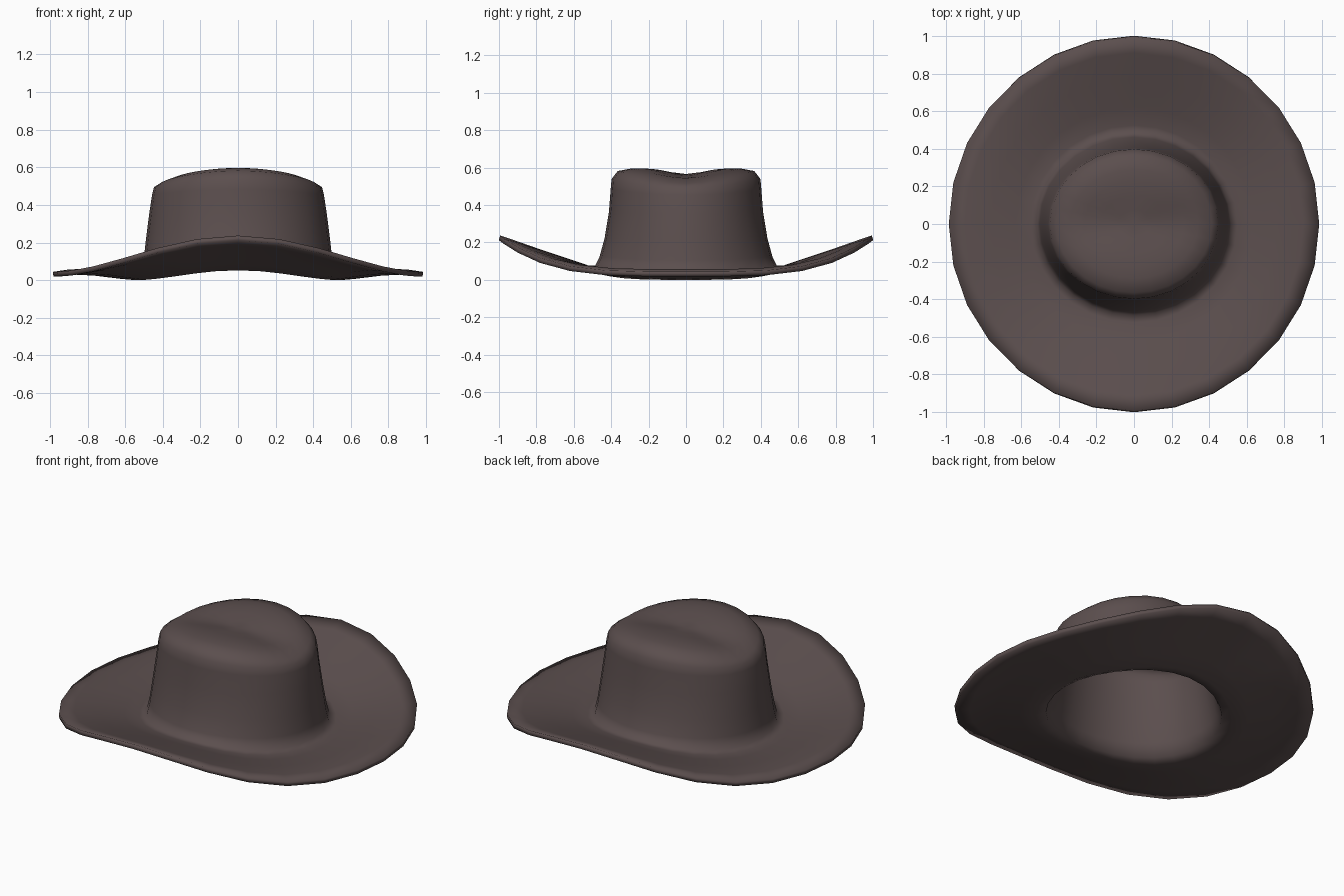
import bpy, bmesh, math

if "Cube" in bpy.data.objects:
    bpy.data.objects.remove(bpy.data.objects["Cube"])

N = 28  # sides of every ring

felt = bpy.data.materials.new("dark brown felt")
felt.diffuse_color = (0.105, 0.077, 0.076, 1)
felt.use_nodes = True
felt.node_tree.nodes["Principled BSDF"].inputs["Base Color"].default_value = felt.diffuse_color

# Upper surface rings: x radius, y radius, height at sides, height at front/back, blend power
rings = [
    (0.985, 0.993, 0.050, 0.243, 4),   # brim edge
    (0.90, 0.91, 0.063, 0.215, 4),
    (0.76, 0.77, 0.056, 0.166, 4),
    (0.63, 0.62, 0.040, 0.116, 4),
    (0.55, 0.525, 0.032, 0.084, 4),
    (0.515, 0.485, 0.045, 0.082, 4),   # foot of crown
    (0.502, 0.462, 0.11, 0.13, 2),
    (0.490, 0.435, 0.22, 0.23, 2),
    (0.472, 0.412, 0.36, 0.37, 2),
    (0.457, 0.403, 0.46, 0.49, 2),
    (0.447, 0.398, 0.500, 0.545, 2),   # crown shoulder
    (0.415, 0.365, 0.533, 0.588, 2),
    (0.34, 0.29, 0.562, 0.602, 2),
]


def top_height(x, y):
    """Curved crown top with a crease running side to side."""
    return 0.604 - 0.26 * x * x - 0.032 * math.exp(-(y / 0.13) ** 2)


bm = bmesh.new()
loops = []
for rx, ry, zs, zf, p in rings:
    loop = []
    for i in range(N):
        a = 2 * math.pi * i / N
        c, s = math.cos(a), math.sin(a)
        z = zs + (zf - zs) * abs(s) ** p
        x, y = rx * c, ry * s
        if rx < 0.43:  # crease notches the shoulder gently
            z -= 0.012 * math.exp(-(y / 0.13) ** 2)
        loop.append(bm.verts.new((x, y, z)))
    loops.append(loop)
# Crown top
for f in (0.24, 0.16, 0.08):
    loop = []
    for i in range(N):
        a = 2 * math.pi * i / N
        x, y = f * 1.1 * math.cos(a), f * 0.95 * math.sin(a)
        loop.append(bm.verts.new((x, y, top_height(x, y))))
    loops.append(loop)
for lo, hi in zip(loops, loops[1:]):
    for i in range(N):
        j = (i + 1) % N
        bm.faces.new((lo[i], lo[j], hi[j], hi[i]))
centre = bm.verts.new((0, 0, top_height(0, 0)))
for i in range(N):
    bm.faces.new((loops[-1][i], loops[-1][(i + 1) % N], centre))

mesh = bpy.data.meshes.new("hat")
bm.to_mesh(mesh)
bm.free()
hat = bpy.data.objects.new("hat", mesh)
bpy.context.collection.objects.link(hat)
mesh.materials.append(felt)
for poly in mesh.polygons:
    poly.use_smooth = True

# Felt thickness, hollow underneath
solid = hat.modifiers.new("thickness", 'SOLIDIFY')
solid.thickness = 0.026
solid.offset = -1
bpy.context.view_layer.objects.active = hat
hat.select_set(True)
bpy.ops.object.modifier_apply(modifier=solid.name)

# Rest on the ground
low = min(v.co.z for v in hat.data.vertices)
for v in hat.data.vertices:
    v.co.z -= low
